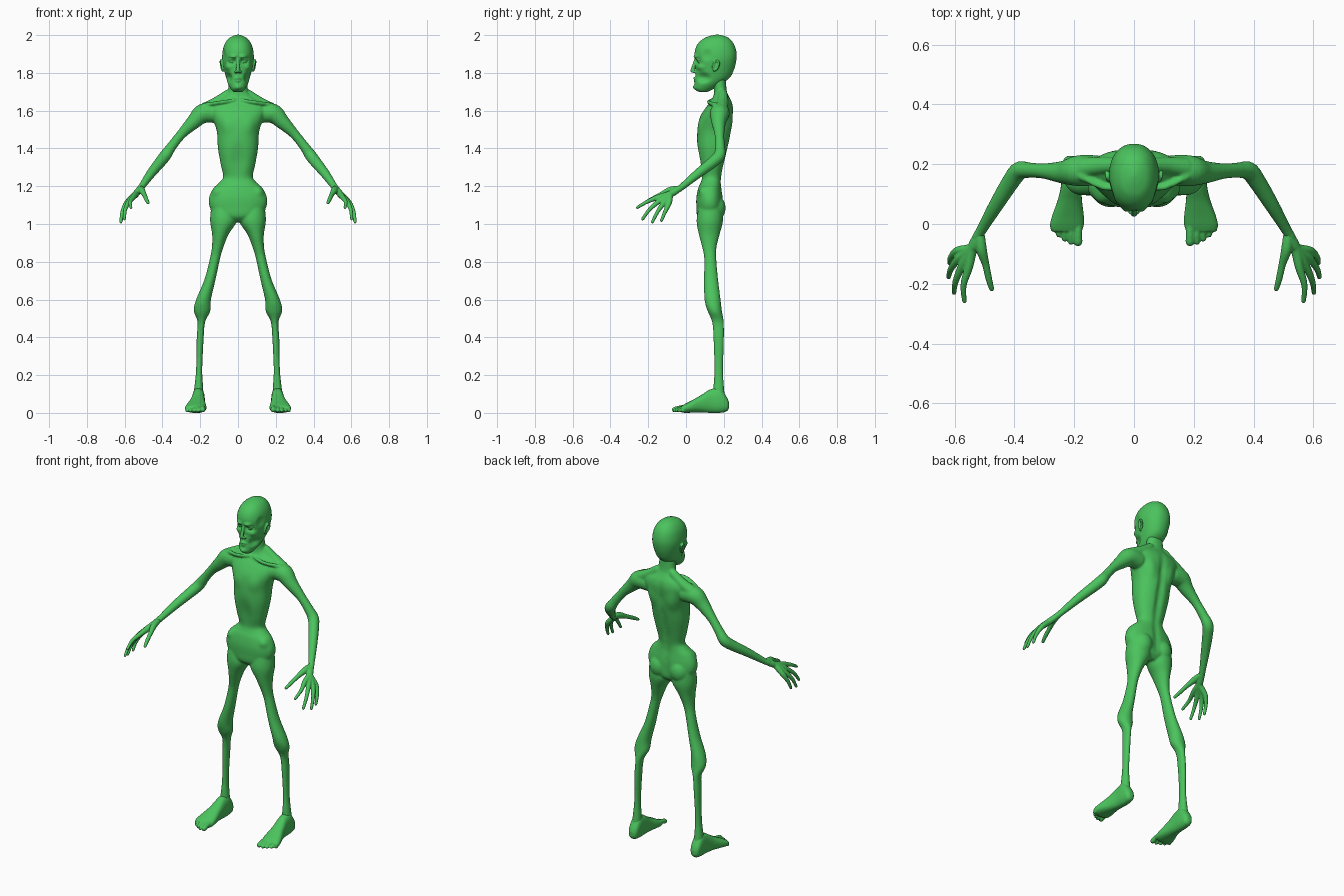
import bpy, bmesh, math
from mathutils import Vector, Matrix

skin = bpy.data.materials.new("green skin")
skin.diffuse_color = (0.07, 0.55, 0.11, 1)


def spline(rows, steps=5):
    """Catmull-Rom interpolation of equal-length rows."""
    out = []
    for i in range(len(rows) - 1):
        p = [rows[max(0, min(len(rows) - 1, i + k))] for k in (-1, 0, 1, 2)]
        for s in range(steps):
            t = s / steps
            out.append([0.5 * (2 * b + (c - a) * t + (2 * a - 5 * b + 4 * c - d) * t * t
                        + (3 * b - a - 3 * c + d) * t ** 3) for a, b, c, d in zip(*p)])
    return out + [list(rows[-1])]


def skin_rings(bm, rings):
    vs = [[bm.verts.new(p) for p in r] for r in rings]
    n = len(vs[0])
    for a, b in zip(vs, vs[1:]):
        for i in range(n):
            bm.faces.new((a[i], a[(i + 1) % n], b[(i + 1) % n], b[i]))
    bm.faces.new(vs[0][::-1])
    bm.faces.new(vs[-1])


def loft(bm, rows, axis='Z', side=1, n=40, power=2.0):
    """Rows are (position, x0, x1, b0, b1); b is y on a z axis, z on a y axis."""
    rings = []
    for pos, x0, x1, b0, b1 in spline(rows):
        ring = []
        for k in range(n):
            c, s = math.cos(math.tau * k / n), math.sin(math.tau * k / n)
            e = 2 / power
            x = (x0 + x1) / 2 + (x1 - x0) / 2 * math.copysign(abs(c) ** e, c)
            b = (b0 + b1) / 2 + (b1 - b0) / 2 * math.copysign(abs(s) ** e, s)
            ring.append((side * x, b, pos) if axis == 'Z' else (side * x, pos, b))
        rings.append(ring)
    skin_rings(bm, rings)


def tube(bm, rows, side=1, n=16):
    """Rows are (x, y, z, radius); swept square to the path, with rounded ends."""
    pts = spline(rows)
    rings = []
    for i, p in enumerate(pts):
        a, b = pts[max(i - 1, 0)], pts[min(i + 1, len(pts) - 1)]
        t = (Vector(b[:3]) - Vector(a[:3])).normalized()
        u = t.cross(Vector((0.1, 0.2, 1))).normalized()
        v = u.cross(t)
        caps = [(0, 1)]
        if i == 0:
            caps = [(-.95, .3), (-.7, .7), (0, 1)]
        elif i == len(pts) - 1:
            caps = [(0, 1), (.7, .7), (.95, .3)]
        for shift, scale in caps:
            c = Vector(p[:3]) + t * p[3] * shift
            ring = [c + p[3] * scale * (u * math.cos(math.tau * k / n) + v * math.sin(math.tau * k / n))
                    for k in range(n)]
            rings.append([(side * q.x, q.y, q.z) for q in ring])
    skin_rings(bm, rings)


def ball(bm, at, size, side=1):
    m = Matrix.Translation((side * at[0], at[1], at[2])) @ Matrix.Diagonal((*size, 1))
    bmesh.ops.create_uvsphere(bm, u_segments=24, v_segments=16, radius=1, matrix=m)


def sculpt(bm, at, radius, move):
    """Pushes the surface near a point, on both sides of the body."""
    for s in (1, -1):
        if s < 0 and at[0] == 0:
            continue
        c, d = Vector((s * at[0], at[1], at[2])), Vector((s * move[0], move[1], move[2]))
        for v in bm.verts:
            q = v.co - c
            f = (q.x / radius[0]) ** 2 + (q.y / radius[1]) ** 2 + (q.z / radius[2]) ** 2
            if f < 1:
                v.co += d * (1 - f) ** 2


def fuse(name, bm, voxel, smooth=3):
    """Blends overlapping pieces into one smooth skin."""
    bmesh.ops.recalc_face_normals(bm, faces=bm.faces)
    me = bpy.data.meshes.new(name)
    bm.to_mesh(me)
    bm.free()
    me.materials.append(skin)
    ob = bpy.data.objects.new(name, me)
    bpy.context.collection.objects.link(ob)
    r = ob.modifiers.new("blend", 'REMESH')
    r.mode, r.voxel_size, r.use_smooth_shade = 'VOXEL', voxel, True
    m = ob.modifiers.new("soften", 'SMOOTH')
    m.factor, m.iterations = 0.5, smooth


# Head: skull and jaw, then sockets, cheeks and facial features
bm = bmesh.new()
head = [(1.7, .025, .065, .115), (1.715, .038, .046, .145), (1.74, .052, .046, .185), (1.775, .063, .05, .232),
        (1.82, .074, .052, .255), (1.87, .083, .05, .267), (1.91, .082, .046, .267), (1.95, .072, .06, .255),
        (1.98, .052, .09, .232), (1.995, .028, .125, .205), (2.002, .006, .155, .175)]
loft(bm, [(z, -x, x, a, b) for z, x, a, b in head], n=72, power=2.2)
sculpt(bm, (.034, .055, 1.862), (.03, .05, .022), (0, .024, 0))      # eye sockets
sculpt(bm, (.03, .05, 1.888), (.035, .04, .016), (0, -.012, -.004))  # brow
sculpt(bm, (.055, .07, 1.83), (.03, .05, .022), (.006, -.008, 0))    # cheekbones
sculpt(bm, (.055, .085, 1.775), (.035, .06, .035), (-.014, .008, 0))  # hollow cheeks
sculpt(bm, (.08, .11, 1.895), (.03, .04, .04), (-.008, 0, 0))        # temples
sculpt(bm, (0, .045, 1.725), (.03, .04, .018), (0, -.008, 0))        # chin
for s in (1, -1):
    ball(bm, (.033, .073, 1.862), (.015, .013, .011), s)             # eyes
    tube(bm, [(.016, .066, 1.869, .003), (.033, .057, 1.874, .004), (.05, .068, 1.868, .003)], s, 8)
    ball(bm, (.011, .043, 1.806), (.009, .011, .008), s)             # nostrils
    tube(bm, [(.081, .146, 1.82, .006), (.086, .145, 1.845, .006), (.09, .158, 1.866, .006),
              (.092, .174, 1.853, .006), (.086, .166, 1.825, .006), (.081, .15, 1.812, .006)], s, 10)  # ears
    ball(bm, (.082, .158, 1.842), (.006, .012, .02), s)
tube(bm, [(0, .056, 1.88, .009), (0, .044, 1.845, .009), (0, .034, 1.812, .011)])   # nose
for z, y in ((1.772, .046), (1.757, .048)):                          # lips
    tube(bm, [(-.024, y + .012, 1.765, .003), (0, y, z, .007), (.024, y + .012, 1.765, .003)], n=10)
fuse("head", bm, .0035, 2)

# Body: torso and neck
bm = bmesh.new()
torso = [(1.01, .05, .09, .165), (1.04, .115, .06, .19), (1.09, .15, .055, .197), (1.14, .153, .055, .195),
         (1.19, .13, .065, .188), (1.22, .098, .078, .186), (1.25, .078, .084, .188), (1.31, .09, .073, .2),
         (1.4, .106, .06, .222), (1.49, .112, .06, .24), (1.56, .135, .072, .247), (1.61, .152, .1, .25),
         (1.645, .13, .128, .243), (1.67, .085, .143, .23), (1.695, .056, .148, .218), (1.73, .05, .145, .213),
         (1.79, .048, .14, .21)]
loft(bm, [(z, -x, x, a, b) for z, x, a, b in torso], n=72, power=2.25)
for z in (1.1, 1.2, 1.3, 1.4, 1.5, 1.58):                            # spine groove
    sculpt(bm, (0, .22, z), (.035, .07, .1), (0, -.011, 0))
sculpt(bm, (.075, .24, 1.53), (.05, .06, .08), (0, .01, 0))          # shoulder blades
sculpt(bm, (0, .06, 1.33), (.06, .05, .12), (0, .01, 0))             # sunken belly
sculpt(bm, (.06, .07, 1.52), (.05, .05, .06), (0, -.006, 0))         # chest
sculpt(bm, (.12, .075, 1.18), (.04, .05, .04), (.004, -.012, 0))     # hip bones

# Limbs, fused with the torso
leg = [(1.1, .03, .14, .07, .19), (1.02, .006, .148, .056, .196), (.945, .05, .137, .068, .178),
       (.88, .076, .138, .085, .162), (.82, .094, .148, .096, .16), (.705, .119, .178, .095, .17),
       (.6, .143, .222, .098, .183), (.54, .146, .234, .114, .19), (.48, .174, .214, .138, .2),
       (.39, .182, .219, .145, .201), (.23, .189, .222, .15, .196), (.13, .184, .232, .144, .202),
       (.07, .18, .238, .14, .208)]
arm = [(.12, .18, 1.585, .05), (.185, .178, 1.585, .052), (.235, .173, 1.54, .039), (.3, .177, 1.475, .026),
       (.35, .18, 1.412, .026), (.383, .178, 1.365, .031), (.41, .145, 1.33, .03), (.46, .065, 1.268, .025),
       (.51, -.02, 1.198, .018), (.525, -.045, 1.18, .018)]
for s in (1, -1):
    loft(bm, leg, side=s)
    tube(bm, arm, s, 24)
    ball(bm, (.068, .15, 1.085), (.06, .06, .07), s)                 # buttocks
    tube(bm, [(.015, .135, 1.655, .01), (.09, .12, 1.645, .01), (.18, .16, 1.63, .012)], s, 10)  # collarbone
    tube(bm, [(.05, .195, 1.69, .025), (.11, .195, 1.645, .03), (.17, .188, 1.61, .035)], s)     # shoulder slope
fuse("body", bm, .0055, 8)

# Hands: palm strips run from the wrist to each knuckle, then on to the tip
fingers = [((.553, -.145, 1.142), (.57, -.205, 1.118), (.567, -.258, 1.087)),
           ((.572, -.135, 1.126), (.596, -.19, 1.08), (.602, -.23, 1.026)),
           ((.586, -.115, 1.115), (.612, -.15, 1.065), (.62, -.178, 1.01)),
           ((.59, -.09, 1.11), (.612, -.112, 1.062), (.617, -.13, 1.018))]
# Feet: arch profile from heel to ball, toe tips as (x, y, radius)
foot = [(.228, .198, .222, .025, .055), (.215, .182, .236, .008, .085), (.18, .176, .242, 0, .13),
        (.13, .176, .244, 0, .125), (.08, .174, .255, .002, .094), (.03, .168, .273, .001, .066),
        (-.005, .168, .281, 0, .048), (-.025, .175, .275, .003, .036)]
toes = [(.187, -.06, .015), (.211, -.06, .0105), (.232, -.05, .01), (.252, -.036, .0095), (.27, -.018, .009)]
for s, label in ((1, "left"), (-1, "right")):
    bm = bmesh.new()
    for base, mid, tip in fingers:
        tube(bm, [(.515, -.03, 1.19, .016), (.54, -.08, 1.16, .018), (*base, .0145), (*mid, .0105), (*tip, .008)], s)
    tube(bm, [(.515, -.035, 1.188, .016), (.51, -.085, 1.178, .018), (.496, -.135, 1.155, .0125),
              (.485, -.185, 1.13, .011), (.476, -.217, 1.112, .0085)], s)
    fuse(label + "_hand", bm, .0035, 3)

    bm = bmesh.new()
    loft(bm, foot, 'Y', s, power=2.4)
    for x, y, r in toes:
        tube(bm, [(x, .01, .03, r), (x, y + .03, .026, r * .9), (x, y, r + .002, r)], s)
    fuse(label + "_foot", bm, .004, 3)
